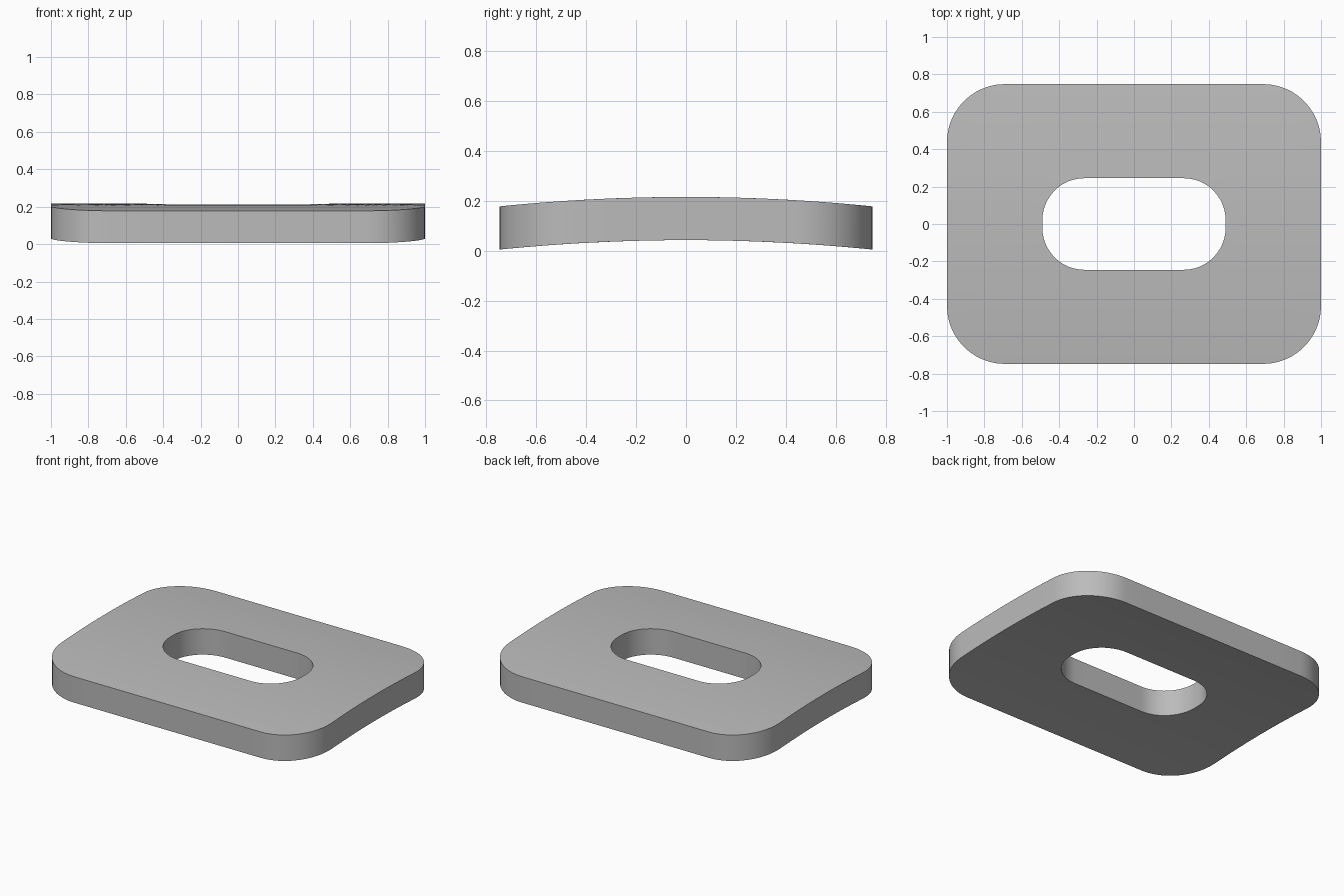
import bpy, bmesh, math

cube = bpy.data.objects.get("Cube")
if cube:
    bpy.data.objects.remove(cube, do_unlink=True)

THICKNESS = 0.173
CORNER_STEPS = 12
SIDE_STEPS = 8
RINGS = 6


def rounded_rectangle(half_x, half_y, radius):
    """Outline points, counter-clockwise, with subdivided straight sides."""
    cx, cy = half_x - radius, half_y - radius
    centres = [(cx, cy), (-cx, cy), (-cx, -cy), (cx, -cy)]
    corners = []
    for i, (x, y) in enumerate(centres):
        angles = [(i + s / CORNER_STEPS) * math.pi / 2 for s in range(CORNER_STEPS + 1)]
        corners.append([(x + radius * math.cos(a), y + radius * math.sin(a)) for a in angles])
    points = []
    for i, corner in enumerate(corners):
        points += corner
        (ax, ay), (bx, by) = corner[-1], corners[(i + 1) % 4][0]
        for s in range(1, SIDE_STEPS):
            t = s / SIDE_STEPS
            points.append((ax + (bx - ax) * t, ay + (by - ay) * t))
    return points


def crown(y):
    """Height of the underside, gently arched from front to back."""
    bend = 7.4
    return 0.043 - bend + math.sqrt(bend * bend - y * y)


# Curved plate: closed loop of rings over the top, down the slot and back underneath
outer = rounded_rectangle(1.0, 0.748, 0.31)
inner = rounded_rectangle(0.49, 0.245, 0.225)
bm = bmesh.new()


def ring(t, lift):
    return [bm.verts.new((ox + (ix - ox) * t, y, crown(y) + lift))
            for (ox, oy), (ix, iy) in zip(outer, inner)
            for y in [oy + (iy - oy) * t]]


steps = [i / RINGS for i in range(RINGS + 1)]
loops = [ring(t, THICKNESS) for t in steps] + [ring(t, 0) for t in reversed(steps)]
count = len(outer)
for k, a in enumerate(loops):
    b = loops[(k + 1) % len(loops)]
    for i in range(count):
        j = (i + 1) % count
        bm.faces.new((a[i], a[j], b[j], b[i]))
bmesh.ops.recalc_face_normals(bm, faces=bm.faces)

mesh = bpy.data.meshes.new("slotted_plate")
bm.to_mesh(mesh)
bm.free()
plate = bpy.data.objects.new("slotted_plate", mesh)
bpy.context.collection.objects.link(plate)

# Plain grey finish
grey = bpy.data.materials.new("grey")
grey.use_nodes = True
colour = (0.5, 0.5, 0.5, 1)
grey.diffuse_color = colour
grey.node_tree.nodes["Principled BSDF"].inputs["Base Color"].default_value = colour
mesh.materials.append(grey)

# Smooth surfaces with crisp rims
bpy.ops.object.select_all(action="DESELECT")
plate.select_set(True)
bpy.context.view_layer.objects.active = plate
bpy.ops.object.shade_smooth_by_angle(angle=math.radians(30))
